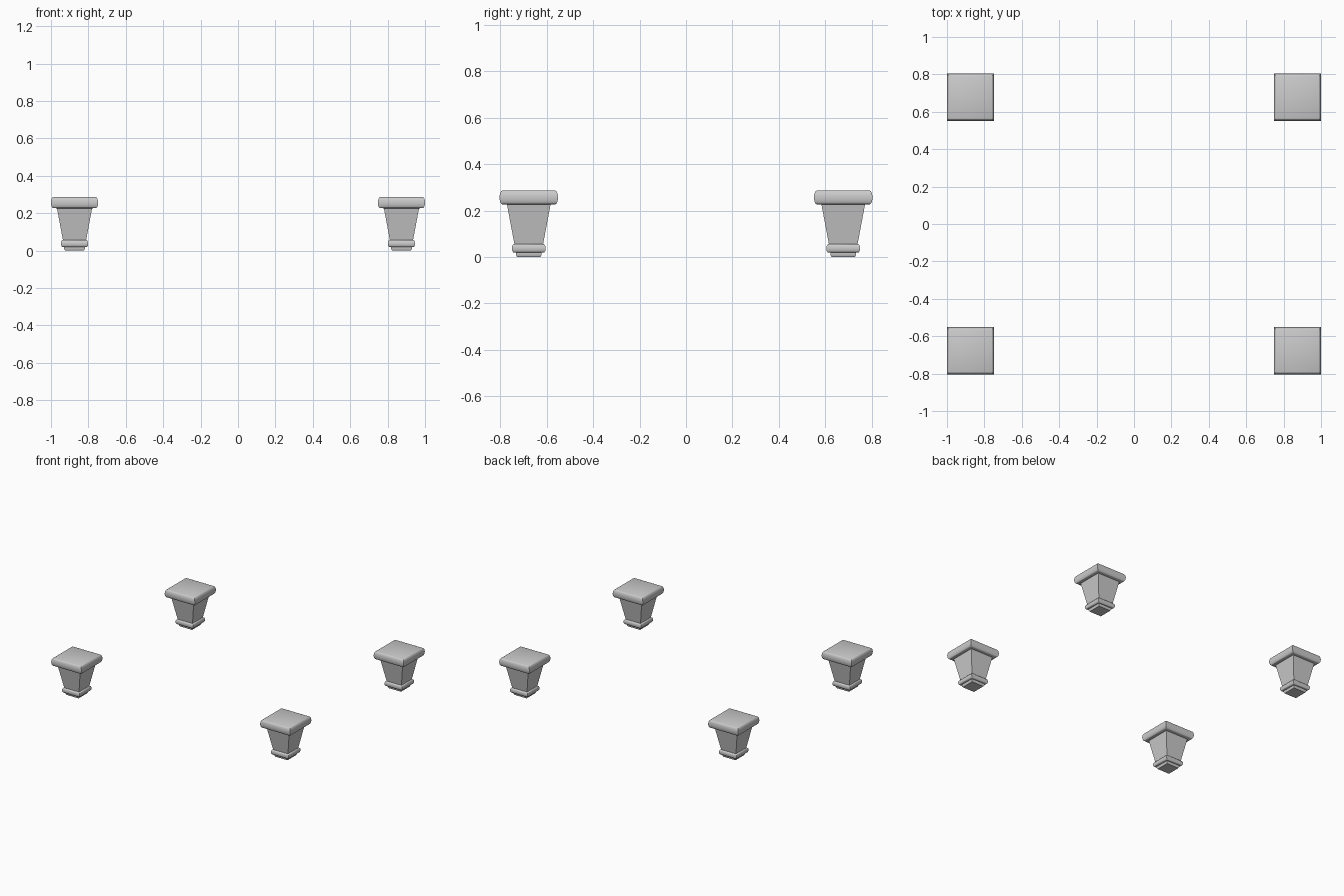
import bpy, bmesh, math

if "Cube" in bpy.data.objects:
    bpy.data.objects.remove(bpy.data.objects["Cube"])

def arc(inner, outer, z0, z1, n=8):
    """Half-round moulding profile from z0 up to z1."""
    zc, h = (z0 + z1) / 2, (z1 - z0) / 2
    return [(inner + (outer - inner) * math.cos(a), zc + h * math.sin(a))
            for a in (-math.pi / 2 + math.pi * i / n for i in range(n + 1))]

# Half-width / height profile: foot pad, lower bead, tapered shaft, top moulding
profile = [(0.050, 0.0), (0.055, 0.008), (0.055, 0.019)]
profile += arc(0.064, 0.073, 0.019, 0.055)
profile += [(0.062, 0.056), (0.094, 0.226)]
profile += arc(0.114, 0.126, 0.227, 0.286)

def square_leg(name, x, y):
    bm = bmesh.new()
    rings = [[bm.verts.new((sx * r, sy * r, z))
              for sx, sy in ((-1, -1), (1, -1), (1, 1), (-1, 1))]
             for r, z in profile]
    for a, b in zip(rings, rings[1:]):
        for i in range(4):
            j = (i + 1) % 4
            bm.faces.new((a[i], a[j], b[j], b[i]))
    bm.faces.new(rings[0][::-1])
    bm.faces.new(rings[-1])
    me = bpy.data.meshes.new(name)
    bm.to_mesh(me)
    bm.free()
    ob = bpy.data.objects.new(name, me)
    ob.location = (x, y, 0)
    bpy.context.collection.objects.link(ob)
    bpy.ops.object.select_all(action='DESELECT')
    ob.select_set(True)
    bpy.context.view_layer.objects.active = ob
    bpy.ops.object.shade_smooth_by_angle(angle=math.radians(35))

# Four feet at the corners
for yname, y in (("front", -0.678), ("back", 0.678)):
    for xname, x in (("left", -0.874), ("right", 0.874)):
        square_leg(f"{yname}_{xname}_foot", x, y)
